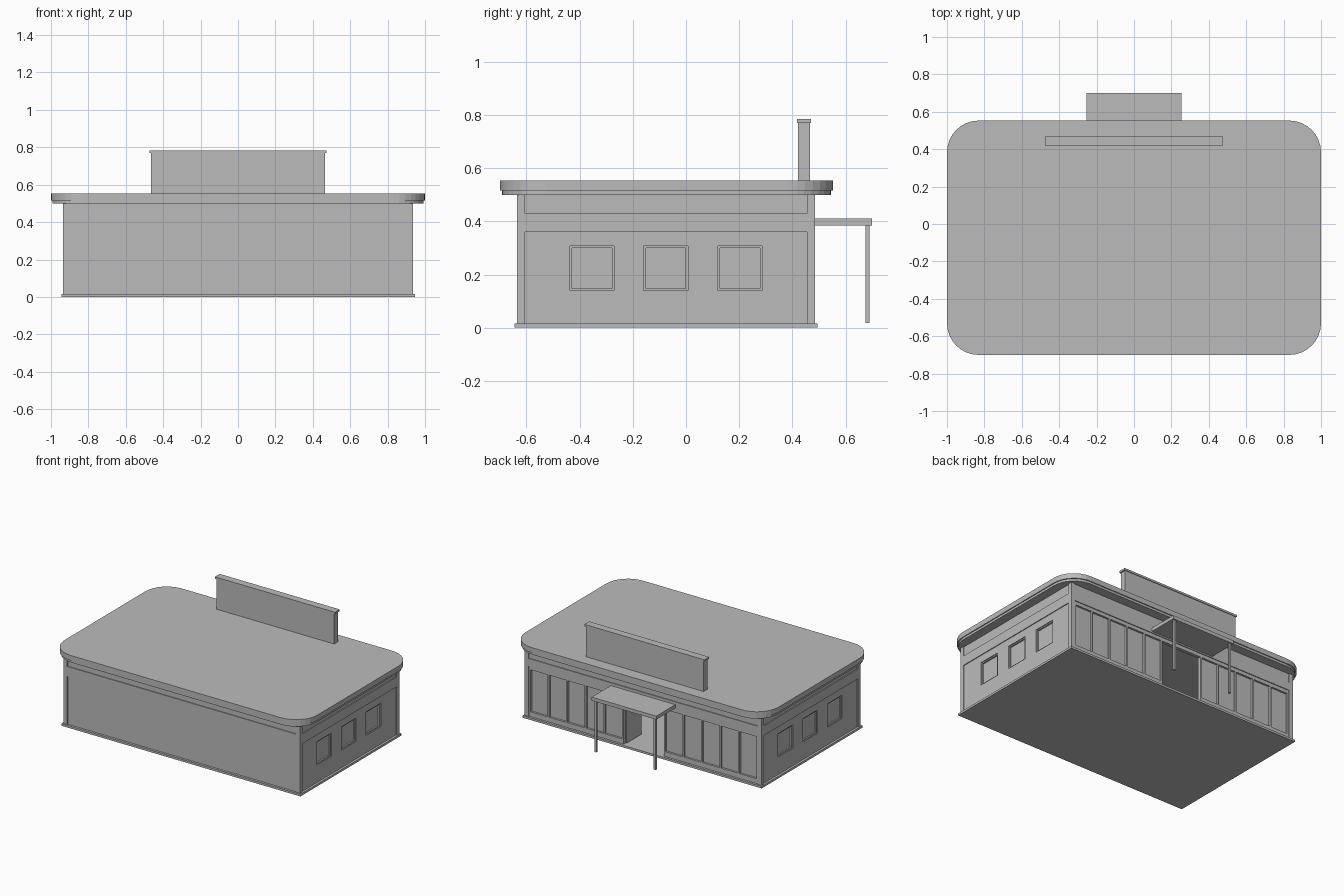
import bpy
import bmesh
from math import cos, sin, pi

cube = bpy.data.objects.get("Cube")
if cube:
    bpy.data.objects.remove(cube, do_unlink=True)

grey = bpy.data.materials.new("plain_grey")
grey.use_nodes = True
COLOUR = (0.5, 0.5, 0.5, 1)
grey.diffuse_color = COLOUR
grey.node_tree.nodes["Principled BSDF"].inputs["Base Color"].default_value = COLOUR


def finish(name, bm):
    mesh = bpy.data.meshes.new(name)
    bmesh.ops.recalc_face_normals(bm, faces=bm.faces)
    bm.to_mesh(mesh)
    bm.free()
    mesh.materials.append(grey)
    obj = bpy.data.objects.new(name, mesh)
    bpy.context.collection.objects.link(obj)
    return obj


def box(name, x, y, z):
    """Box from three (low, high) ranges."""
    bm = bmesh.new()
    bmesh.ops.create_cube(bm, size=1)
    for v in bm.verts:
        for i, (low, high) in enumerate((x, y, z)):
            v.co[i] = low if v.co[i] < 0 else high
    return finish(name, bm)


def mirrored(name, x, y, z):
    """Matching boxes on the left (+x) and right (-x)."""
    box("left_" + name, x, y, z)
    box("right_" + name, (-x[1], -x[0]), y, z)


def rounded_slab(name, half_x, y, z, radius, steps=8):
    bm = bmesh.new()
    mid, half_y = (y[0] + y[1]) / 2, (y[1] - y[0]) / 2
    ring = []
    for quarter, (sx, sy) in enumerate(((1, 1), (-1, 1), (-1, -1), (1, -1))):
        for i in range(steps + 1):
            a = (quarter + i / steps) * pi / 2
            ring.append(bm.verts.new((sx * (half_x - radius) + radius * cos(a),
                                      mid + sy * (half_y - radius) + radius * sin(a), z[0])))
    face = bm.faces.new(ring)
    made = bmesh.ops.extrude_face_region(bm, geom=[face], use_keep_orig=True)
    top = [g for g in made["geom"] if isinstance(g, bmesh.types.BMVert)]
    bmesh.ops.translate(bm, verts=top, vec=(0, 0, z[1] - z[0]))
    return finish(name, bm)


# Main shell dimensions
X, FRONT, BACK = 0.935, -0.635, 0.485
BASE, TOP = 0.015, 0.50
POST, STEP, THICK = 0.03, 0.006, 0.03

# Floor slab and roof
box("floor_slab", (-0.945, 0.945), (FRONT - 0.01, BACK + 0.01), (0, BASE))
rounded_slab("roof_lower_tier", 0.993, (-0.693, 0.546), (TOP, 0.516), 0.165)
rounded_slab("roof_upper_tier", 1.0, (-0.70, 0.553), (0.516, 0.553), 0.17)

# Corner posts
for label, y in (("front", (FRONT, FRONT + POST)), ("back", (BACK - POST, BACK))):
    mirrored(label + "_corner_post", (X - POST, X), y, (BASE, TOP))

# Plain front wall with its flush band
box("front_wall", (-X + POST, X - POST), (FRONT + STEP, FRONT + THICK), (BASE, TOP))
box("front_band", (-X + POST, X - POST), (FRONT, FRONT + STEP), (0.36, 0.43))

# Side walls with three window openings each
WIN_LOW, WIN_HIGH, WIN_HALF = 0.14, 0.307, 0.083
windows = (-0.353, -0.076, 0.203)
wall_x = (X - THICK, X - STEP)
side_y = (FRONT + POST, BACK - POST)
mirrored("side_wall_bottom", wall_x, side_y, (BASE, WIN_LOW))
mirrored("side_wall_top", wall_x, side_y, (WIN_HIGH, TOP))
mirrored("side_band", (X - STEP, X), side_y, (0.36, 0.43))
edges = [side_y[0]]
for c in windows:
    edges += [c - WIN_HALF, c + WIN_HALF]
edges.append(side_y[1])
for i in range(0, len(edges), 2):
    mirrored(f"side_wall_pier_{i // 2}", wall_x, edges[i:i + 2], (WIN_LOW, WIN_HIGH))

# Recessed side windows: pane and frame bars
BAR = 0.008
for i, c in enumerate(windows):
    low, high = c - WIN_HALF, c + WIN_HALF
    frame_x = (X - THICK, X - 0.012)
    mirrored(f"side_pane_{i}", (X - THICK, X - 0.022), (low, high), (WIN_LOW, WIN_HIGH))
    mirrored(f"side_frame_sill_{i}", frame_x, (low, high), (WIN_LOW, WIN_LOW + BAR))
    mirrored(f"side_frame_head_{i}", frame_x, (low, high), (WIN_HIGH - BAR, WIN_HIGH))
    for label, y in (("a", (low, low + BAR)), ("b", (high - BAR, high))):
        mirrored(f"side_frame_jamb_{label}_{i}", frame_x, y, (WIN_LOW + BAR, WIN_HIGH - BAR))

# Back shopfront: header, band, sills, panes and mullions
DOOR, EDGE = 0.16, X - POST
HEAD = 0.35
box("shopfront_header", (-EDGE, EDGE), (BACK - THICK, BACK - STEP), (HEAD, TOP))
box("shopfront_band", (-EDGE, EDGE), (BACK - STEP, BACK), (0.375, 0.43))
mirrored("shopfront_sill", (DOOR, EDGE), (BACK - THICK, BACK - STEP), (BASE, 0.05))
mirrored("shopfront_glass", (DOOR, EDGE), (BACK - THICK, BACK - 0.02), (0.05, HEAD))
PANES = 5
for i in range(PANES + 1):
    x = DOOR + (EDGE - DOOR - 0.012) * i / PANES
    mirrored(f"shopfront_mullion_{i}", (x, x + 0.012), (BACK - THICK, BACK - STEP), (0.05, HEAD))

# Door leaf standing open inside the entrance
box("open_door", (DOOR - 0.01, DOOR), (0.29, BACK - THICK), (BASE, HEAD))

# Entrance canopy on two posts
box("canopy", (-0.255, 0.255), (BACK - 0.01, 0.70), (0.385, 0.41))
mirrored("canopy_post", (0.226, 0.242), (0.675, 0.69), (0.018, 0.385))

# Raised panel on the roof with a cap
box("roof_panel", (-0.465, 0.465), (0.422, 0.466), (0.553, 0.77))
box("roof_panel_cap", (-0.474, 0.474), (0.417, 0.471), (0.77, 0.784))
